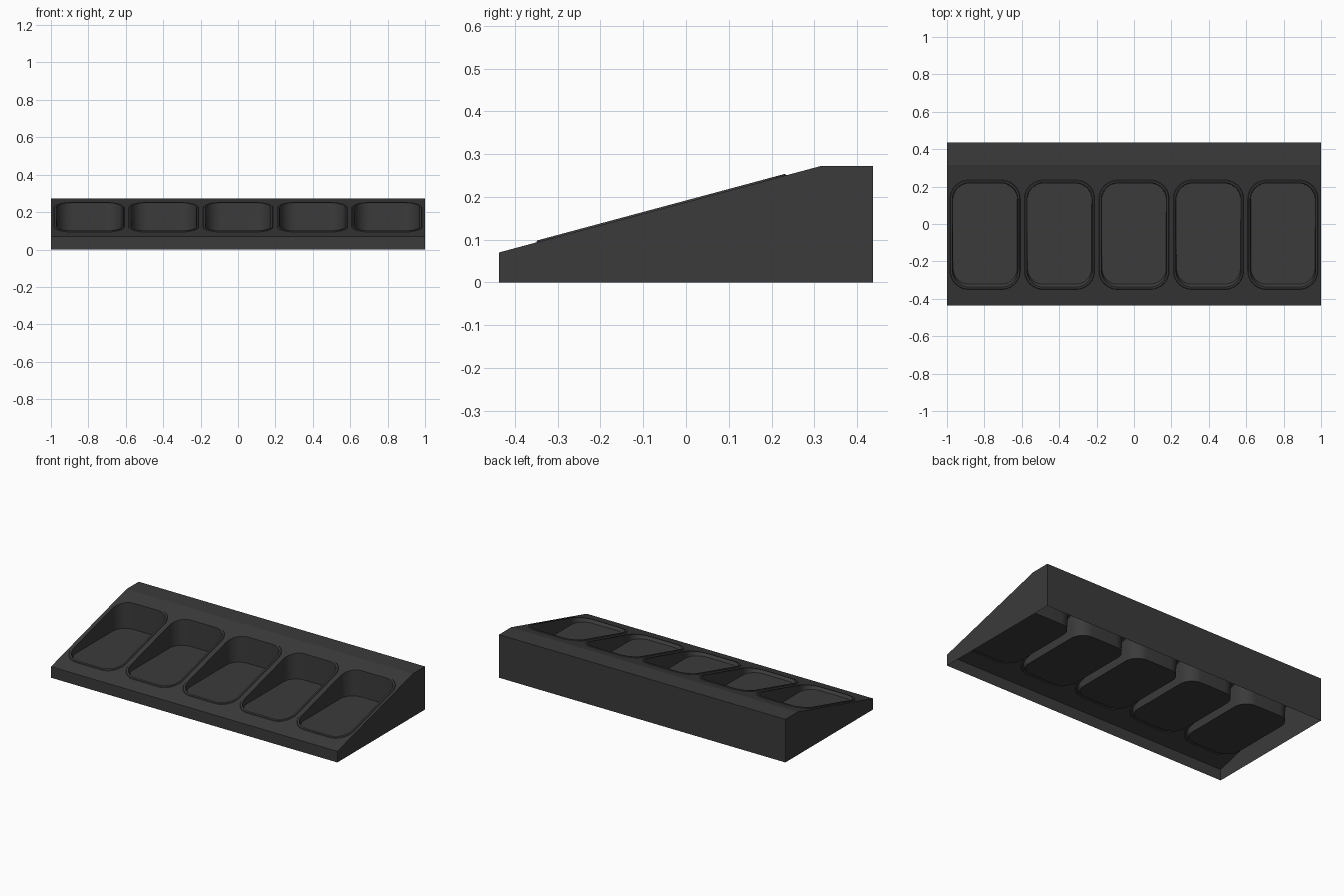
import bpy, bmesh
from math import sin, cos, pi
from mathutils import Vector

cube = bpy.data.objects.get("Cube")
if cube:
    bpy.data.objects.remove(cube, do_unlink=True)

DEPTH, HEIGHT, LIP = 0.437, 0.272, 0.07     # half depth, back height, front height
CREST = 0.315                               # where the slope meets the flat top
FLOOR = 0.086
LIFT = 0.004
SPACING = 0.398
RISE = (HEIGHT - LIP) / (CREST + DEPTH)
NORMAL = Vector((0, -RISE, 1)).normalized()

plastic = bpy.data.materials.new("charcoal_plastic")
plastic.use_nodes = True
colour = (0.043, 0.043, 0.043, 1)
plastic.diffuse_color = colour
shader = plastic.node_tree.nodes["Principled BSDF"]
shader.inputs["Base Color"].default_value = colour
shader.inputs["Roughness"].default_value = 0.6


def slope(y):
    return LIP + RISE * (y + DEPTH)


def rounded_ring(cx, half, y0, y1, r, steps=10):
    """Plan outline of a rounded rectangle, counterclockwise."""
    corners = [(cx + half - r, y1 - r), (cx - half + r, y1 - r),
               (cx - half + r, y0 + r), (cx + half - r, y0 + r)]
    return [(x + r * cos((q + i / steps) * pi / 2), y + r * sin((q + i / steps) * pi / 2))
            for q, (x, y) in enumerate(corners) for i in range(steps + 1)]


def on_slope(outline, lift=0):
    return [Vector((x, y, slope(y))) + NORMAL * lift for x, y in outline]


def rim_outline(cx):
    return on_slope(rounded_ring(cx, 0.188, -0.35, 0.235, 0.1))


def finish(bm, name):
    mesh = bpy.data.meshes.new(name)
    bm.to_mesh(mesh)
    bm.free()
    mesh.materials.append(plastic)
    obj = bpy.data.objects.new(name, mesh)
    bpy.context.collection.objects.link(obj)
    return obj


def loop_edges(bm, verts):
    edges = []
    for a, b in zip(verts, verts[1:] + verts[:1]):
        edges.append(bm.edges.get((a, b)) or bm.edges.new((a, b)))
    return edges


centres = [SPACING * i for i in range(-2, 3)]

# Wedge casing, open underneath, with openings in the sloping panel
bm = bmesh.new()
profile = [(-DEPTH, 0), (-DEPTH, LIP), (CREST, HEIGHT), (DEPTH, HEIGHT), (DEPTH, 0)]
left = [bm.verts.new((1, y, z)) for y, z in profile]
right = [bm.verts.new((-1, y, z)) for y, z in profile]
bm.faces.new(left[::-1])
bm.faces.new(right)
for i in (0, 2, 3):
    bm.faces.new((right[i], left[i], left[i + 1], right[i + 1]))
boundary = loop_edges(bm, [right[1], left[1], left[2], right[2]])
for cx in centres:
    boundary += loop_edges(bm, [bm.verts.new(p) for p in rim_outline(cx)])
bmesh.ops.triangle_fill(bm, edges=boundary, use_beauty=True, normal=NORMAL)
bmesh.ops.recalc_face_normals(bm, faces=bm.faces)
if max(bm.faces, key=lambda f: f.calc_center_median().z).normal.z < 0:
    bmesh.ops.reverse_faces(bm, faces=bm.faces)
finish(bm, "wedge_casing")

# Five pockets: raised rim, upright walls and level floor
for number, cx in enumerate(centres, 1):
    bm = bmesh.new()
    floor = rounded_ring(cx, 0.171, -0.322, 0.217, 0.085)
    rings = [rim_outline(cx),
             on_slope(rounded_ring(cx, 0.185, -0.347, 0.232, 0.097), LIFT),
             on_slope(rounded_ring(cx, 0.175, -0.336, 0.221, 0.089), LIFT),
             [Vector((x, y, FLOOR)) for x, y in floor]]
    rows = [[bm.verts.new(p) for p in ring] for ring in rings]
    for outer, inner in zip(rows, rows[1:]):
        for i in range(len(outer)):
            j = (i + 1) % len(outer)
            bm.faces.new((outer[i], outer[j], inner[j], inner[i]))
    bm.faces.new(rows[-1])
    pocket = finish(bm, f"pocket_{number}")
    bpy.ops.object.select_all(action="DESELECT")
    pocket.select_set(True)
    bpy.context.view_layer.objects.active = pocket
    bpy.ops.object.shade_smooth_by_angle(angle=pi / 6)
